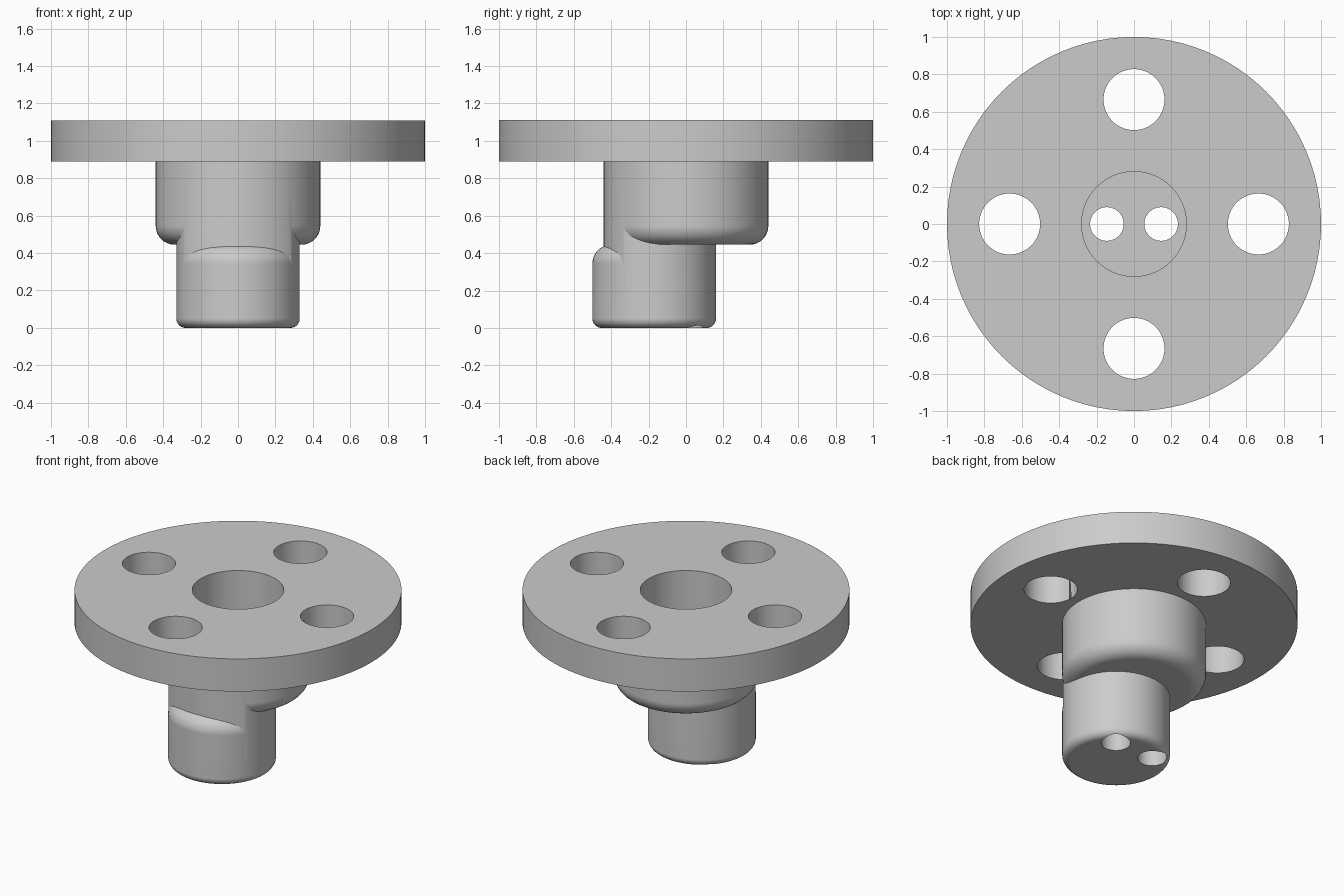
import bpy
import bmesh
from math import cos, sin, pi, radians

SEGMENTS = 96
BOSS_R, PIN_R, PIN_Y = 0.44, 0.33, -0.17
BOSS_BASE, FILLET = 0.445, 0.1

cube = bpy.data.objects.get("Cube")
if cube:
    bpy.data.objects.remove(cube, do_unlink=True)

steel = bpy.data.materials.new("plain grey")
steel.use_nodes = True
grey = (0.6, 0.6, 0.6, 1)
steel.diffuse_color = grey
steel.node_tree.nodes["Principled BSDF"].inputs["Base Color"].default_value = grey


def lathe(name, profile, x=0, y=0, segments=SEGMENTS):
    """Closed turned solid from (radius, height) points, capped at both ends."""
    bm = bmesh.new()
    rings = []
    for r, z in profile:
        rings.append([bm.verts.new((x + r * cos(2 * pi * i / segments),
                                    y + r * sin(2 * pi * i / segments), z))
                      for i in range(segments)])
    for low, high in zip(rings, rings[1:]):
        for i in range(segments):
            j = (i + 1) % segments
            bm.faces.new((low[i], low[j], high[j], high[i]))
    bm.faces.new(rings[0][::-1])
    bm.faces.new(rings[-1])
    mesh = bpy.data.meshes.new(name)
    bm.to_mesh(mesh)
    bm.free()
    mesh.materials.append(steel)
    obj = bpy.data.objects.new(name, mesh)
    bpy.context.collection.objects.link(obj)
    return obj


def arc(r, z, radius, start, end, steps=8):
    """Quarter round of a profile about the centre (r, z)."""
    angles = [radians(start + (end - start) * i / steps) for i in range(steps + 1)]
    return [(r + radius * cos(a), z + radius * sin(a)) for a in angles]


def activate(obj):
    bpy.ops.object.select_all(action="DESELECT")
    obj.select_set(True)
    bpy.context.view_layer.objects.active = obj


def combine(obj, other, operation):
    """Apply a boolean and drop the second solid."""
    activate(obj)
    mod = obj.modifiers.new("combine", "BOOLEAN")
    mod.operation, mod.solver, mod.object = operation, "EXACT", other
    bpy.ops.object.modifier_apply(modifier=mod.name)
    bpy.data.objects.remove(other, do_unlink=True)


# Flange and boss with a blind centre bore
body = lathe("flanged_eccentric_shaft",
             arc(BOSS_R - FILLET, BOSS_BASE + FILLET, FILLET, -90, 0)
             + [(BOSS_R, 0.89), (1, 0.89), (1, 1.11), (0.28, 1.11), (0.28, 0.62)])

# Off-centre pin, rounded at both ends
pin = lathe("pin", arc(PIN_R - 0.05, 0.05, 0.05, -90, 0)
            + arc(PIN_R - FILLET, BOSS_BASE - FILLET, FILLET, 0, 90), y=PIN_Y)

# Straight-sided core shared by the pin and the boss
core = lathe("core", [(PIN_R, 0.2), (PIN_R, 0.6)], y=PIN_Y)
combine(core, lathe("core_limit", [(BOSS_R, 0.1), (BOSS_R, 0.7)]), "INTERSECT")
combine(body, core, "UNION")
combine(body, pin, "UNION")

# Four bolt holes in the flange
for k in range(4):
    a = k * pi / 2
    combine(body, lathe("bolt_hole", [(0.163, 0.8), (0.163, 1.2)],
                        0.665 * cos(a), 0.665 * sin(a), 64), "DIFFERENCE")

# Two small holes through the pin
for side in (-1, 1):
    combine(body, lathe("pin_hole", [(0.09, -0.1), (0.09, 0.8)],
                        0.145 * side, 0, 48), "DIFFERENCE")

# Clean up and smooth the round surfaces
bm = bmesh.new()
bm.from_mesh(body.data)
bmesh.ops.remove_doubles(bm, verts=bm.verts, dist=0.00005)
bm.to_mesh(body.data)
bm.free()
activate(body)
bpy.ops.object.shade_smooth_by_angle(angle=radians(30))
normals = body.modifiers.new("even_shading", "WEIGHTED_NORMAL")
normals.keep_sharp = True
